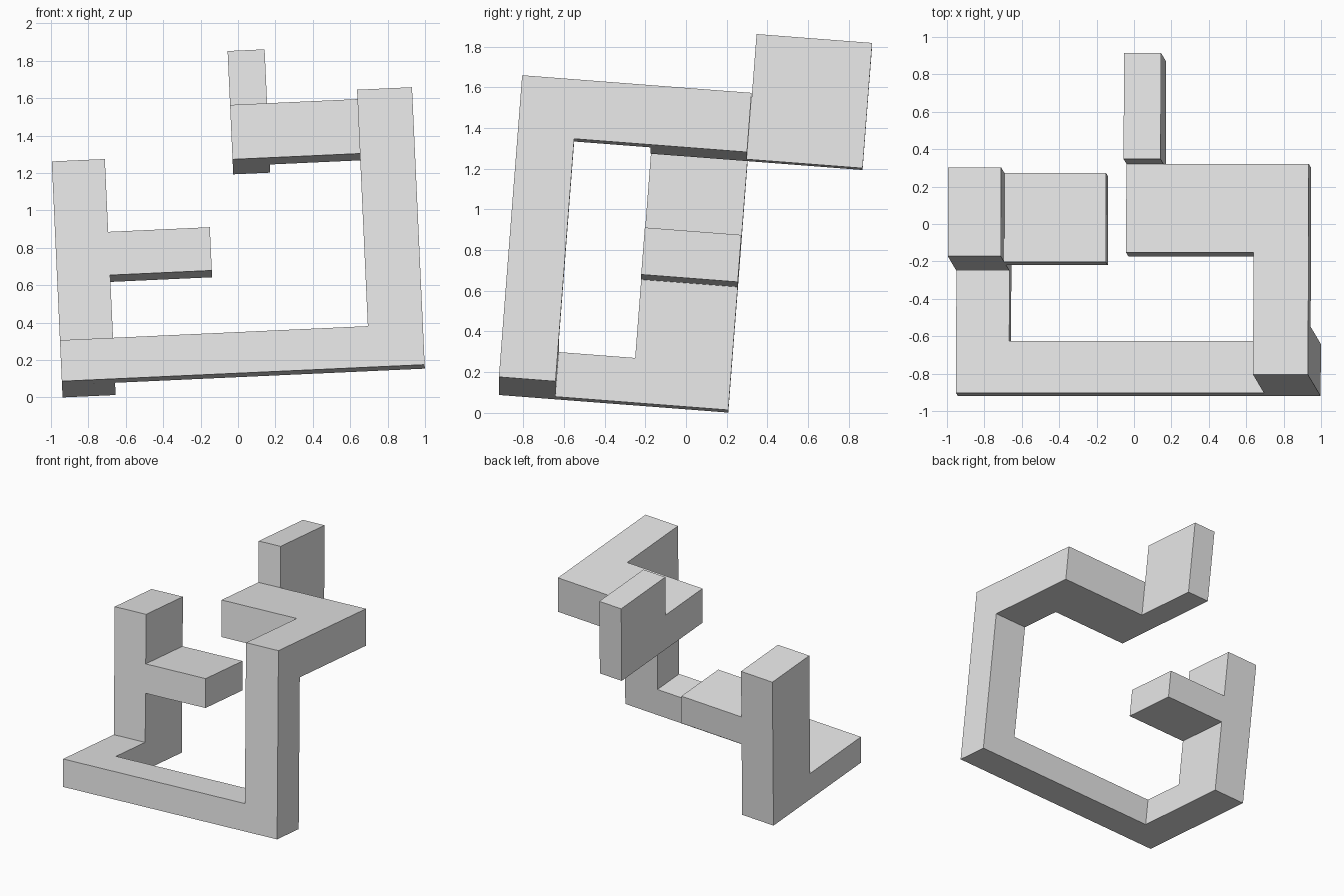
import bpy, bmesh
from mathutils import Vector, Matrix

if "Cube" in bpy.data.objects:
    bpy.data.objects.remove(bpy.data.objects["Cube"])

# One plain grey for the whole model
grey = bpy.data.materials.new("plain grey")
grey.diffuse_color = (0.8, 0.8, 0.8, 1)
grey.use_nodes = True
grey.node_tree.nodes["Principled BSDF"].inputs["Base Color"].default_value = grey.diffuse_color

# The whole square frame is tilted slightly: its own axes in world space
ex = Vector((1, 0, 0.0457)).normalized()
ez = Vector((-0.0457, 0.077, 1))
ez = (ez - ex * ez.dot(ex)).normalized()
ey = ez.cross(ex)
tilt = Matrix((ex, ey, ez)).transposed().to_4x4()


def bar(name, x, y, z, joint=None):
    """Box between the given limits; the face towards 'joint' is left open."""
    bm = bmesh.new()
    bmesh.ops.create_cube(bm, size=1)
    if joint:
        d = Vector(joint)
        faces = [f for f in bm.faces if f.normal.dot(d) > 0.9]
        bmesh.ops.delete(bm, geom=faces, context='FACES_ONLY')
    for v in bm.verts:
        v.co = [lim[0] if c < 0 else lim[1] for c, lim in zip(v.co, (x, y, z))]
    mesh = bpy.data.meshes.new(name)
    bm.to_mesh(mesh)
    bm.free()
    mesh.materials.append(grey)
    ob = bpy.data.objects.new(name, mesh)
    ob.matrix_world = tilt
    bpy.context.collection.objects.link(ob)


# Shared limits
left, right = (-0.937, -0.653), (0.711, 1.005)
front, back = (-0.927, -0.648), (-0.272, 0.204)
base, upper = (0.059, 0.279), (1.256, 1.548)

# Lower L
bar("front_base_bar", (left[0], right[0]), front, base, (1, 0, 0))
bar("left_base_bar", left, (front[1], back[1]), base, (0, -1, 0))
# Left post with its side stub
bar("left_post", left, back, (base[1], 1.289), (0, 0, -1))
bar("left_stub", (left[1], -0.109), back, (0.666, 0.898), (-1, 0, 0))
# Right post and upper L
bar("right_post", right, front, (base[0], upper[1]))
bar("upper_side_bar", right, (front[1], back[1]), upper, (0, -1, 0))
bar("upper_back_bar", (0.029, right[0]), back, upper, (1, 0, 0))
# Upright plate at the end
bar("end_plate", (0.029, 0.227), (back[1], 0.774), (upper[0], 1.874))
